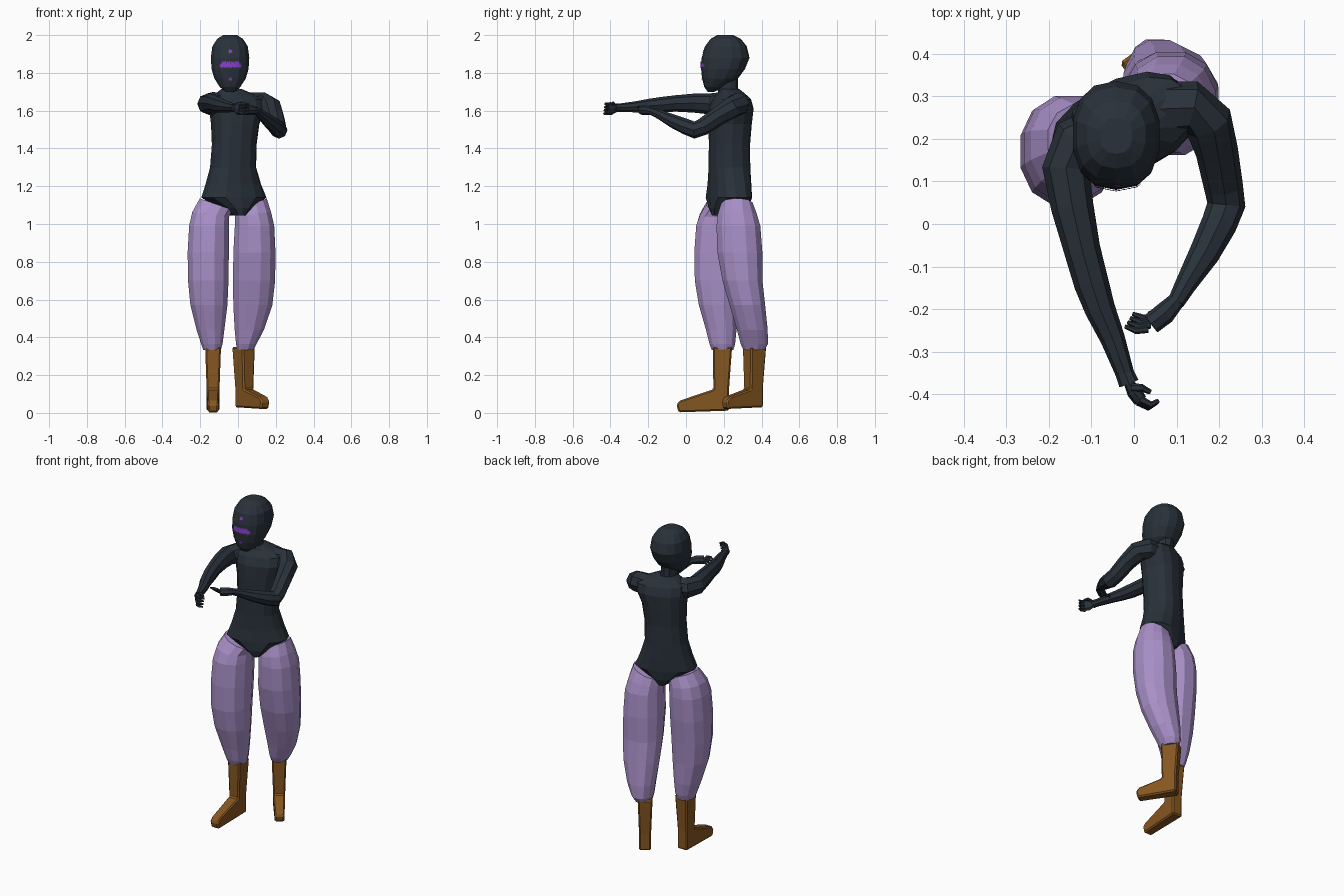
import bpy, bmesh, math
from mathutils import Vector, Matrix
from mathutils.bvhtree import BVHTree


def mat(name, col):
    m = bpy.data.materials.new(name)
    m.diffuse_color = (*col, 1)
    return m


DARK = mat("dark slate", (0.022, 0.031, 0.042))
LILAC = mat("lilac cloth", (0.40, 0.28, 0.58))
BROWN = mat("brown leather", (0.24, 0.095, 0.015))
VIOLET = mat("violet glow", (0.25, 0.045, 0.60))


def finish(bm, name, m):
    bmesh.ops.recalc_face_normals(bm, faces=bm.faces)
    me = bpy.data.meshes.new(name)
    bm.to_mesh(me)
    bm.free()
    me.materials.append(m)
    ob = bpy.data.objects.new(name, me)
    bpy.context.collection.objects.link(ob)
    return ob


def skin(bm, rings):
    """Bridge equal-sized rings of points and cap both ends."""
    vs = [[bm.verts.new(p) for p in r] for r in rings]
    n = len(vs[0])
    for a, b in zip(vs, vs[1:]):
        for i in range(n):
            j = (i + 1) % n
            bm.faces.new((a[i], a[j], b[j], b[i]))
    bm.faces.new(vs[0])
    bm.faces.new(vs[-1])


def ring(cx, cy, z, a, b, yaw=0, n=12, p=1.0, tilt=0):
    """Horizontal rounded ring; p < 1 makes it boxier, tilt leans it in x."""
    out = []
    for i in range(n):
        t = 2 * math.pi * (i + 0.5) / n
        c, s = math.cos(t), math.sin(t)
        x = a * math.copysign(abs(c) ** p, c)
        y = b * math.copysign(abs(s) ** p, s)
        v = Matrix.Rotation(math.radians(yaw), 3, 'Z') @ Vector((x, y, 0))
        out.append(Vector((cx + v.x, cy + v.y, z + tilt * x)))
    return out


def tube(bm, pts, n=8, flat=1.0):
    """Tube through (x, y, z, radius) points."""
    P = [Vector(p[:3]) for p in pts]
    rings = []
    for i, q in enumerate(P):
        d = (P[min(i + 1, len(P) - 1)] - P[max(i - 1, 0)]).normalized()
        side = d.cross(Vector((0, 0, 1))).normalized()
        up = side.cross(d)
        r = pts[i][3]
        rings.append([q + side * (r * flat * math.cos(2 * math.pi * k / n))
                      + up * (r * math.sin(2 * math.pi * k / n)) for k in range(n)])
    skin(bm, rings)


# torso, turned to its left, ending in a leotard-like crotch
bm = bmesh.new()
skin(bm, [ring(x, y, z, a, b, yaw, 14, 0.85) for x, y, z, a, b, yaw in [
    (-.012, .225, 1.045, .035, .095, 22), (-.015, .225, 1.085, .085, .105, 22),
    (-.022, .227, 1.14, .178, .106, 22), (-.025, .230, 1.21, .150, .104, 22),
    (-.026, .230, 1.30, .122, .104, 21), (-.020, .230, 1.42, .118, .104, 20),
    (-.015, .234, 1.53, .128, .108, 20), (-.005, .240, 1.61, .150, .108, 20),
    (-.005, .242, 1.66, .150, .090, 20), (-.02, .240, 1.69, .100, .065, 20),
    (-.035, .230, 1.715, .052, .052, 10)]])
finish(bm, "torso", DARK)

# neck
bm = bmesh.new()
skin(bm, [ring(-.03, .24, 1.66, .058, .06, n=10), ring(-.04, .22, 1.72, .048, .055, n=10),
          ring(-.043, .21, 1.80, .05, .065, n=10)])
finish(bm, "neck", DARK)

# head: flat face, round skull, narrow chin
bm = bmesh.new()
skin(bm, [ring(-.042, (f + k) / 2, z, a, (k - f) / 2, 0, 14, 0.85) for z, f, k, a in [
    (1.70, .115, .15, .025), (1.725, .097, .20, .055), (1.77, .085, .275, .085),
    (1.82, .080, .312, .100), (1.88, .083, .336, .104), (1.94, .100, .322, .096),
    (1.98, .130, .290, .070), (2.00, .165, .250, .038)]])
head_tree = BVHTree.FromBMesh(bm)
finish(bm, "head", DARK)

# face markings: small jagged plates laid on the face
bm = bmesh.new()


def mark(x, z, r, spikes=6):
    vs = []
    for i in range(spikes * 2):
        t = math.pi * i / spikes
        q = r if i % 2 == 0 else r * 0.6
        px, pz = x + q * math.cos(t), z + q * math.sin(t)
        hit = head_tree.ray_cast(Vector((px, -1, pz)), Vector((0, 1, 0)))[0]
        vs.append(bm.verts.new((px, hit.y - .004, pz)))
    bm.faces.new(vs)


for i in range(-4, 5):
    mark(-.04 + i * .0115, 1.841 + (.004 if i % 2 else -.002), .020 if abs(i) in (1, 3) else .015)
mark(-.04, 1.914, .013)
mark(-.04, 1.767, .012)
finish(bm, "face_markings", VIOLET)

# arms with palms and fingers
bm = bmesh.new()
tube(bm, [(-.06, .225, 1.635, .060), (-.135, .19, 1.635, .063), (-.16, .13, 1.636, .056),
          (-.145, .04, 1.640, .050), (-.122, -.06, 1.638, .043), (-.100, -.14, 1.630, .041),
          (-.080, -.20, 1.626, .036), (-.050, -.27, 1.620, .029), (-.022, -.35, 1.616, .022),
          (-.012, -.375, 1.615, .024)])
finish(bm, "reaching_arm", DARK)
bm = bmesh.new()
tube(bm, [(.05, .27, 1.63, .065), (.135, .275, 1.635, .062), (.175, .24, 1.615, .058),
          (.195, .17, 1.570, .050), (.210, .09, 1.515, .046), (.217, .045, 1.497, .045),
          (.200, .00, 1.515, .042), (.165, -.07, 1.545, .036), (.120, -.145, 1.582, .025),
          (.098, -.185, 1.598, .020)])
finish(bm, "bent_arm", DARK)


def hand(name, palm, flat, knuckle, spread, bend1, bend2, thumb):
    bm = bmesh.new()
    tube(bm, palm, 8, flat)
    for i in range(4):
        a = Vector(knuckle) + Vector(spread) * (i - 1.5)
        b = a + Vector(bend1)
        c = b + Vector(bend2)
        tube(bm, [(*a, .009), (*b, .008), (*c, .005)], 6)
    tube(bm, thumb, 6)
    finish(bm, name, DARK)


hand("reaching_hand",
     [(-.014, -.37, 1.615, .023), (0, -.395, 1.612, .034), (.015, -.415, 1.610, .033)], .5,
     (.012, -.415, 1.610), (.002, .002, .017), (.025, -.013, 0), (.018, .010, -.003),
     [(-.005, -.385, 1.635, .011), (.018, -.385, 1.640, .009), (.038, -.395, 1.632, .006)])
hand("bent_hand",
     [(.100, -.18, 1.598, .020), (.072, -.21, 1.602, .026), (.040, -.235, 1.603, .025)], 1.0,
     (.042, -.232, 1.603), (-.006, -.010, .009), (-.028, -.004, .003), (-.026, .010, -.006),
     [(.080, -.195, 1.605, .012), (.055, -.205, 1.600, .009), (.035, -.212, 1.590, .006)])

# baggy trouser legs: (z, left, right, front, back)
LEGS = {
    "front_leg": ([(1.105, -.205, -.025, .105, .285), (1.05, -.245, -.045, .070, .300),
                   (.99, -.262, -.045, .050, .305), (.85, -.270, -.045, .040, .300),
                   (.70, -.268, -.047, .043, .285), (.57, -.255, -.053, .065, .275),
                   (.44, -.222, -.070, .103, .270), (.365, -.197, -.080, .122, .262),
                   (.332, -.185, -.090, .135, .252)], -.35),
    "back_leg": ([(1.105, -.020, .155, .185, .355), (1.05, -.020, .178, .165, .378),
                  (.99, -.020, .195, .158, .397), (.85, -.028, .202, .162, .408),
                  (.70, -.030, .200, .190, .408), (.57, -.028, .185, .228, .422),
                  (.44, -.020, .140, .267, .435), (.365, -.012, .100, .287, .436),
                  (.332, -.005, .082, .302, .418)], .35),
}
for name, (rows, tilt) in LEGS.items():
    bm = bmesh.new()
    skin(bm, [ring((l + r) / 2, (f + k) / 2, z, (r - l) / 2, (k - f) / 2, 0, 12, 0.9,
                   tilt if i == 0 else tilt * .4 if i == 1 else 0)
              for i, (z, l, r, f, k) in enumerate(rows)])
    finish(bm, name, LILAC)


# boots: side profile given width, narrowing to the ankle
def boot(name, x, y, z0, toe, yaw):
    prof = [(-.052, .35, .042), (.050, .35, .042), (.047, .125, .034), (toe - .02, .066 + z0, .031),
            (toe, .045 + z0, .026), (toe - .01, z0 + .003, .028), (-.036, z0 + .012, .034),
            (-.036, .13, .034)]
    bm = bmesh.new()
    sides = [[bm.verts.new((s * w, -u, z)) for u, z, w in prof] for s in (-1, 1)]
    for s in sides:
        bm.faces.new(s)
    for i in range(len(prof)):
        j = (i + 1) % len(prof)
        bm.faces.new((sides[0][i], sides[0][j], sides[1][j], sides[1][i]))
    bmesh.ops.transform(bm, verts=bm.verts, matrix=Matrix.Translation((x, y, 0))
                        @ Matrix.Rotation(math.radians(yaw), 4, 'Z'))
    ob = finish(bm, name, BROWN)
    b = ob.modifiers.new("soft edges", 'BEVEL')
    b.width, b.segments = .008, 1


boot("front_boot", -.132, .192, 0, .242, 0)
boot("back_boot", .030, .362, .018, .200, 36)
